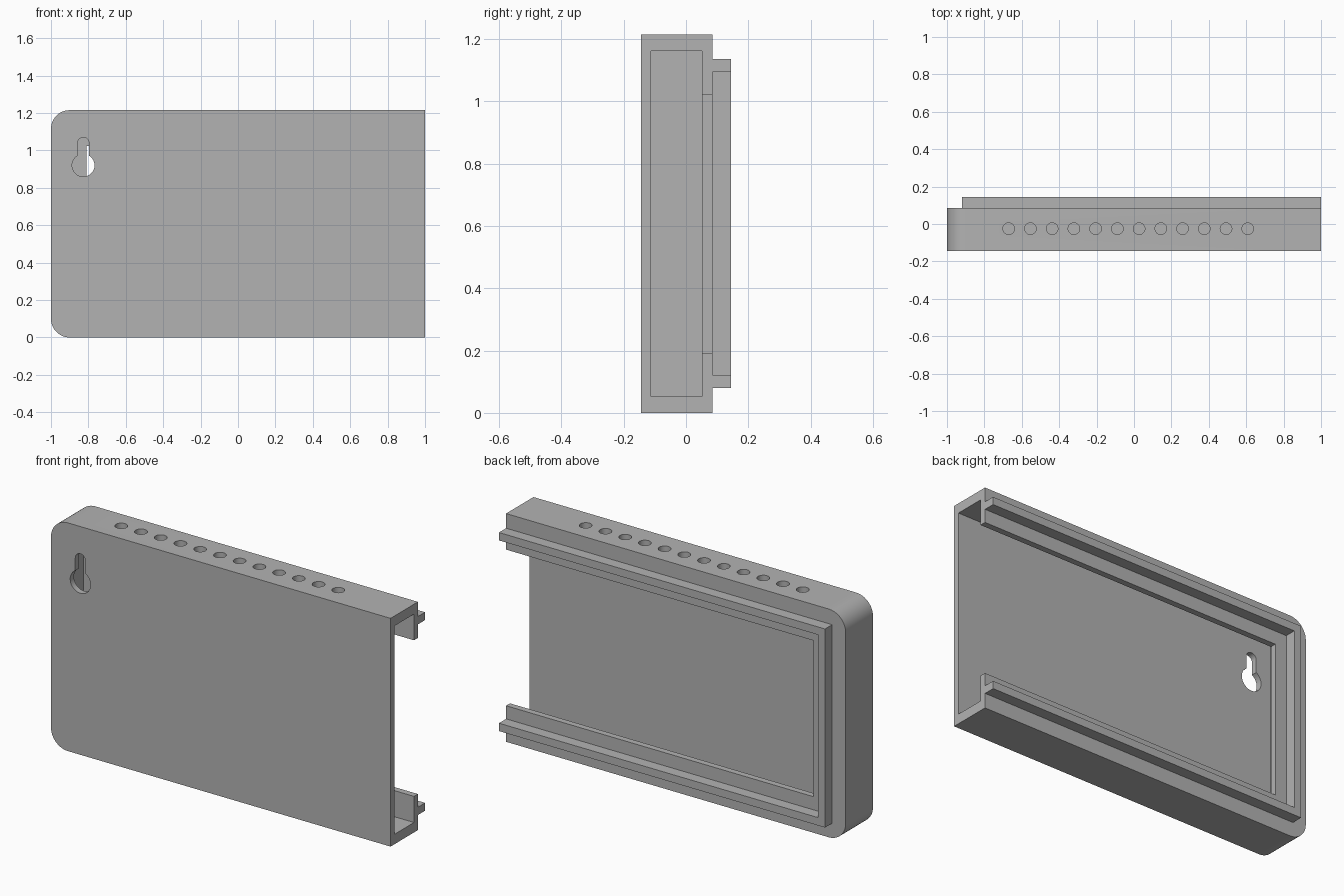
import bpy, bmesh
from math import sin, cos, radians

if "Cube" in bpy.data.objects:
    bpy.data.objects.remove(bpy.data.objects["Cube"], do_unlink=True)

HEIGHT, RADIUS = 1.215, 0.1
FRONT, BACK, RIM_BACK = -0.145, 0.085, 0.145

grey = bpy.data.materials.new("plain grey")
grey.use_nodes = True
grey.diffuse_color = (0.45, 0.45, 0.45, 1)
grey.node_tree.nodes["Principled BSDF"].inputs["Base Color"].default_value = grey.diffuse_color


def arc(cx, cz, r, start, end, steps):
    angles = [radians(start + (end - start) * i / steps) for i in range(steps + 1)]
    return [(cx + r * cos(a), cz + r * sin(a)) for a in angles]


def rect(x0, x1, z0, z1):
    return [(x0, z0), (x1, z0), (x1, z1), (x0, z1)]


def prism(name, profile, y0, y1):
    """Extrude an x-z outline from y0 to y1."""
    bm = bmesh.new()
    face = bm.faces.new([bm.verts.new((x, y0, z)) for x, z in profile])
    extruded = bmesh.ops.extrude_face_region(bm, geom=[face])["geom"]
    bmesh.ops.translate(bm, vec=(0, y1 - y0, 0),
                        verts=[v for v in extruded if isinstance(v, bmesh.types.BMVert)])
    bmesh.ops.recalc_face_normals(bm, faces=bm.faces)
    mesh = bpy.data.meshes.new(name)
    bm.to_mesh(mesh)
    bm.free()
    mesh.materials.append(grey)
    obj = bpy.data.objects.new(name, mesh)
    bpy.context.collection.objects.link(obj)
    return obj


def activate(obj):
    bpy.ops.object.select_all(action="DESELECT")
    obj.select_set(True)
    bpy.context.view_layer.objects.active = obj


def cut(target, cutter):
    cutter.hide_render = True
    mod = target.modifiers.new("cut", "BOOLEAN")
    mod.operation, mod.solver, mod.object = "DIFFERENCE", "EXACT", cutter
    activate(target)
    bpy.ops.object.modifier_apply(modifier=mod.name)
    bpy.data.objects.remove(cutter, do_unlink=True)


# Case with two rounded corners at the closed end
outline = [(1, 0), (1, HEIGHT)]
outline += arc(-1 + RADIUS, HEIGHT - RADIUS, RADIUS, 90, 180, 12)
outline += arc(-1 + RADIUS, RADIUS, RADIUS, 180, 270, 12)
case = prism("case", outline, FRONT, BACK)

# Hollow inside, open at one end, and the window in the back
cut(case, prism("cavity_cutter", rect(-0.947, 1.1, 0.053, 1.162), -0.113, 0.052))
cut(case, prism("window_cutter", rect(-0.81, 1.1, 0.192, 1.023), 0, 0.2))

# Keyhole for hanging
keyhole = arc(-0.827, 0.92, 0.06, 120, 420, 30) + arc(-0.827, 1.04, 0.03, 0, 180, 12)
cut(case, prism("keyhole_cutter", keyhole, -0.2, -0.05))

# Row of vent holes along the top
for i in range(12):
    bpy.ops.mesh.primitive_cylinder_add(vertices=32, radius=0.031, depth=0.2,
                                        location=(-0.67 + i * 0.1162, -0.025, HEIGHT))
    cut(case, bpy.context.object)

# Raised U-shaped rail on the back
x0, x1, z0, z1, wall = -0.92, 1, 0.08, 1.137, 0.042
rail = prism("back_rail", [(x1, z0), (x0, z0), (x0, z1), (x1, z1), (x1, z1 - wall),
                           (x0 + wall, z1 - wall), (x0 + wall, z0 + wall), (x1, z0 + wall)],
             BACK, RIM_BACK)

# Smooth curves, sharp edges
for obj in (case, rail):
    activate(obj)
    bpy.ops.object.shade_smooth_by_angle(angle=radians(30))
